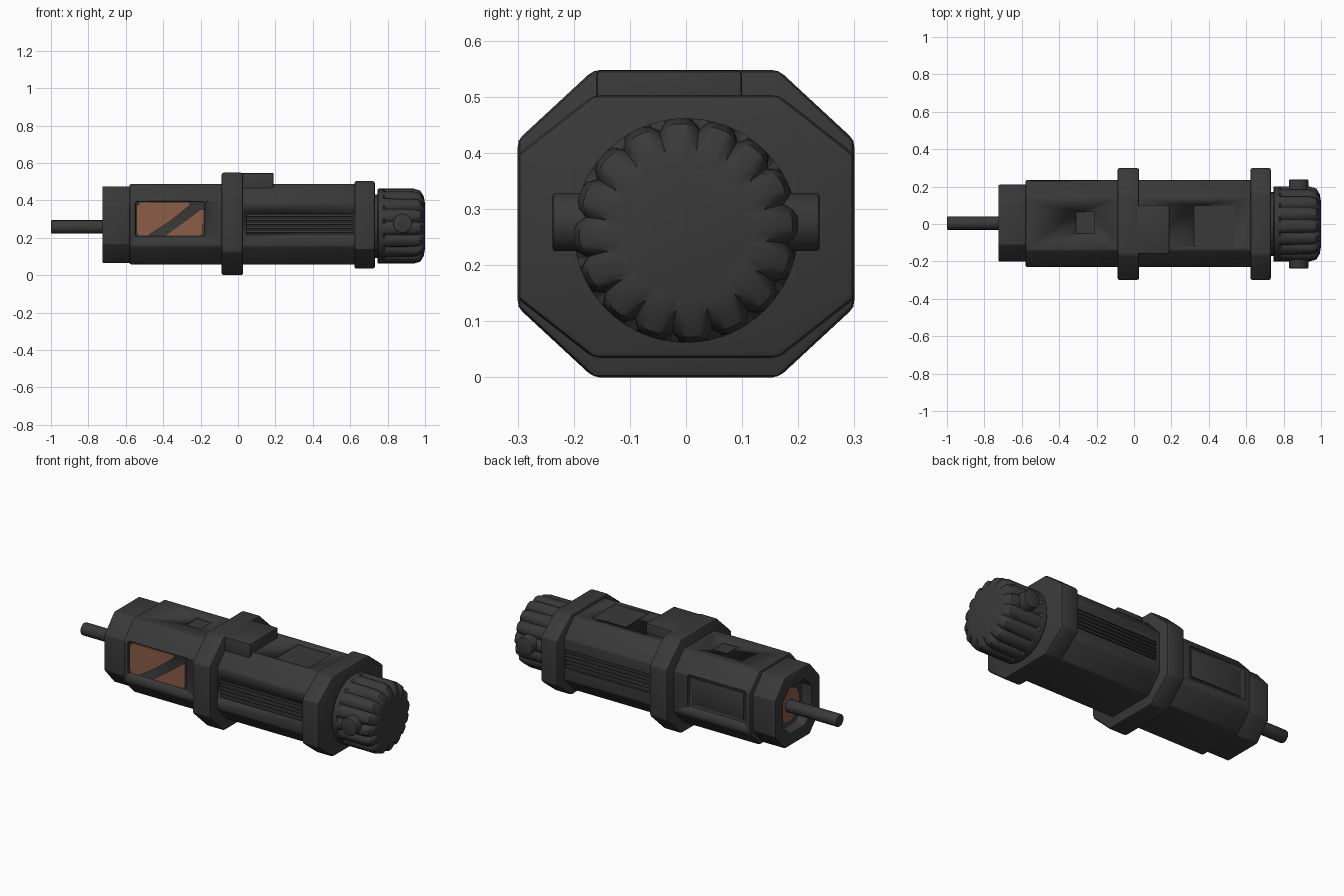
import bpy, bmesh, math
from mathutils import Matrix

if "Cube" in bpy.data.objects:
    bpy.data.objects.remove(bpy.data.objects["Cube"])


def material(name, rgb):
    m = bpy.data.materials.new(name)
    m.diffuse_color = (*rgb, 1)
    m.use_nodes = True
    m.node_tree.nodes["Principled BSDF"].inputs["Base Color"].default_value = m.diffuse_color
    return m


DARK = material("dark grey", (0.041, 0.041, 0.041))
COPPER = material("copper", (0.26, 0.11, 0.066))


def finish(name, bm, mat, smooth=True, bevel=0):
    bmesh.ops.recalc_face_normals(bm, faces=bm.faces[:])
    me = bpy.data.meshes.new(name)
    bm.to_mesh(me)
    bm.free()
    ob = bpy.data.objects.new(name, me)
    bpy.context.collection.objects.link(ob)
    me.materials.append(mat)
    bpy.ops.object.select_all(action='DESELECT')
    ob.select_set(True)
    bpy.context.view_layer.objects.active = ob
    if bevel:
        md = ob.modifiers.new("bevel", 'BEVEL')
        md.width, md.segments = bevel, 2
        md.limit_method, md.angle_limit = 'ANGLE', math.radians(25)
        bpy.ops.object.modifier_apply(modifier=md.name)
    if smooth:
        bpy.ops.object.shade_smooth_by_angle(angle=math.radians(28))
    return ob


def loft(name, rings, mat=DARK, bevel=0):
    """Skin equal-length rings of 3D points and close both ends."""
    bm = bmesh.new()
    vs = [[bm.verts.new(p) for p in r] for r in rings]
    n = len(vs[0])
    for a, b in zip(vs, vs[1:]):
        for i in range(n):
            j = (i + 1) % n
            bm.faces.new((a[i], a[j], b[j], b[i]))
    bm.faces.new(vs[0])
    bm.faces.new(vs[-1])
    return finish(name, bm, mat, bevel=bevel)


def octagon(x, y0, y1, z0, z1, cy, cz):
    """Rectangle in the yz plane with its corners cut off."""
    return [(x, y0 + cy, z0), (x, y1 - cy, z0), (x, y1, z0 + cz), (x, y1, z1 - cz),
            (x, y1 - cy, z1), (x, y0 + cy, z1), (x, y0, z1 - cz), (x, y0, z0 + cz)]


def prism(name, xa, xb, *dims, bevel=0.008):
    return loft(name, [octagon(xa, *dims), octagon(xb, *dims)], bevel=bevel)


def box(name, lo, hi, mat=DARK, bevel=0):
    bm = bmesh.new()
    size = [h - l for l, h in zip(lo, hi)]
    mid = [(h + l) / 2 for l, h in zip(lo, hi)]
    bmesh.ops.create_cube(bm, size=1, matrix=Matrix.Translation(mid) @ Matrix.Diagonal((*size, 1)))
    return finish(name, bm, mat, bevel=bevel)


def cylinder(name, centre, r, length, axis, n=32, mat=DARK, bevel=0):
    bm = bmesh.new()
    rot = Matrix.Rotation(math.pi / 2, 4, 'Y' if axis == 'x' else 'X')
    bmesh.ops.create_cone(bm, cap_ends=True, segments=n, radius1=r, radius2=r, depth=length,
                          matrix=Matrix.Translation(centre) @ rot)
    return finish(name, bm, mat, bevel=bevel)


def plate(name, pts, y, t, mat):
    """Flat polygon in the xz plane, thickened along y."""
    return loft(name, [[(x, y, z) for x, z in pts], [(x, y + t, z) for x, z in pts]], mat)


def cut(ob, lo, hi, bevel=0):
    c = box("cutter", lo, hi, bevel=bevel)
    c.hide_render = True
    md = ob.modifiers.new("cut", 'BOOLEAN')
    md.operation, md.solver, md.object = 'DIFFERENCE', 'EXACT', c
    bpy.context.view_layer.objects.active = ob
    bpy.ops.object.modifier_apply(modifier=md.name)
    bpy.data.objects.remove(c)


# shaft and copper core behind it
cylinder("shaft", (-0.82, 0.005, 0.258), 0.036, 0.36, 'x', 16, bevel=0.006)
cylinder("copper_core", (-0.655, 0.005, 0.262), 0.10, 0.03, 'x', 24, COPPER)

# end collar with an open recess
loft("end_collar", [octagon(-0.575, -0.2, 0.21, 0.065, 0.475, 0.09, 0.10),
                    octagon(-0.725, -0.2, 0.21, 0.065, 0.475, 0.09, 0.10),
                    octagon(-0.725, -0.125, 0.135, 0.135, 0.40, 0.06, 0.06),
                    octagon(-0.66, -0.125, 0.135, 0.135, 0.40, 0.06, 0.06)], bevel=0.006)

# main housings
B = (-0.23, 0.235, 0.058, 0.488, 0.09, 0.095)
front_body = prism("window_housing", -0.58, -0.06, *B)
rear_body = prism("ribbed_housing", 0.0, 0.65, *B)

# shallow top pockets
cut(front_body, (-0.31, -0.05, 0.478), (-0.21, 0.065, 0.6))
cut(rear_body, (0.32, -0.12, 0.48), (0.54, 0.10, 0.6))

# side windows and rib channels on both sides
for s, side in ((-1, "front"), (1, "back")):
    face = 0.23 if s < 0 else 0.235
    ys = sorted((s * (face - 0.014), s * 0.4))
    cut(front_body, (-0.55, ys[0], 0.205), (-0.175, ys[1], 0.395), 0.012)
    cut(rear_body, (0.045, ys[0], 0.22), (0.615, ys[1], 0.33))
    for i in range(5):
        z = 0.226 + i * 0.0215
        yy = sorted((s * (face - 0.02), s * (face + 0.001)))
        box(f"rib_{side}_{i}", (0.045, yy[0], z), (0.615, yy[1], z + 0.0125), bevel=0.003)

# copper window panes, parted by a dark diagonal band
plate("window_pane_left", [(-0.54, 0.222), (-0.528, 0.21), (-0.48, 0.212), (-0.36, 0.29),
                           (-0.255, 0.375), (-0.265, 0.388), (-0.525, 0.388), (-0.54, 0.37)],
      -0.225, 0.009, COPPER)
plate("window_pane_right", [(-0.395, 0.21), (-0.20, 0.21), (-0.187, 0.225), (-0.184, 0.35),
                            (-0.20, 0.352), (-0.29, 0.285)], -0.225, 0.009, COPPER)
# dark panel in the back window
box("back_window_panel", (-0.53, 0.21, 0.222), (-0.195, 0.226, 0.378), bevel=0.004)

# flanges and the top block
prism("middle_flange", -0.088, 0.028, -0.3, 0.3, 0.0, 0.548, 0.135, 0.125, bevel=0.012)
prism("rear_flange", 0.622, 0.732, -0.3, 0.3, 0.035, 0.503, 0.135, 0.105, bevel=0.012)
box("top_block", (0.0, -0.16, 0.44), (0.19, 0.10, 0.547), bevel=0.008)

# grooved end knob
N = 16


def knob_ring(x, r, depth):
    pts = []
    for i in range(N * 6):
        a = 2 * math.pi * i / (N * 6)
        rr = r - depth * (0, 0, 0, 0.3, 1, 0.3)[i % 6]
        pts.append((x, rr * math.cos(a), 0.262 + rr * math.sin(a)))
    return pts


cylinder("knob_neck", (0.74, 0, 0.262), 0.17, 0.08, 'x', 48)
loft("knob", [knob_ring(*p) for p in ((0.745, 0.195, 0), (0.75, 0.2, 0), (0.775, 0.2, 0),
                                      (0.785, 0.2, 0.016), (0.94, 0.2, 0.02), (0.975, 0.19, 0.024),
                                      (0.993, 0.16, 0.016), (1.0, 0.12, 0))])
# side studs on the knob
cylinder("knob_studs", (0.88, 0, 0.277), 0.052, 0.476, 'y', 24, bevel=0.006)
